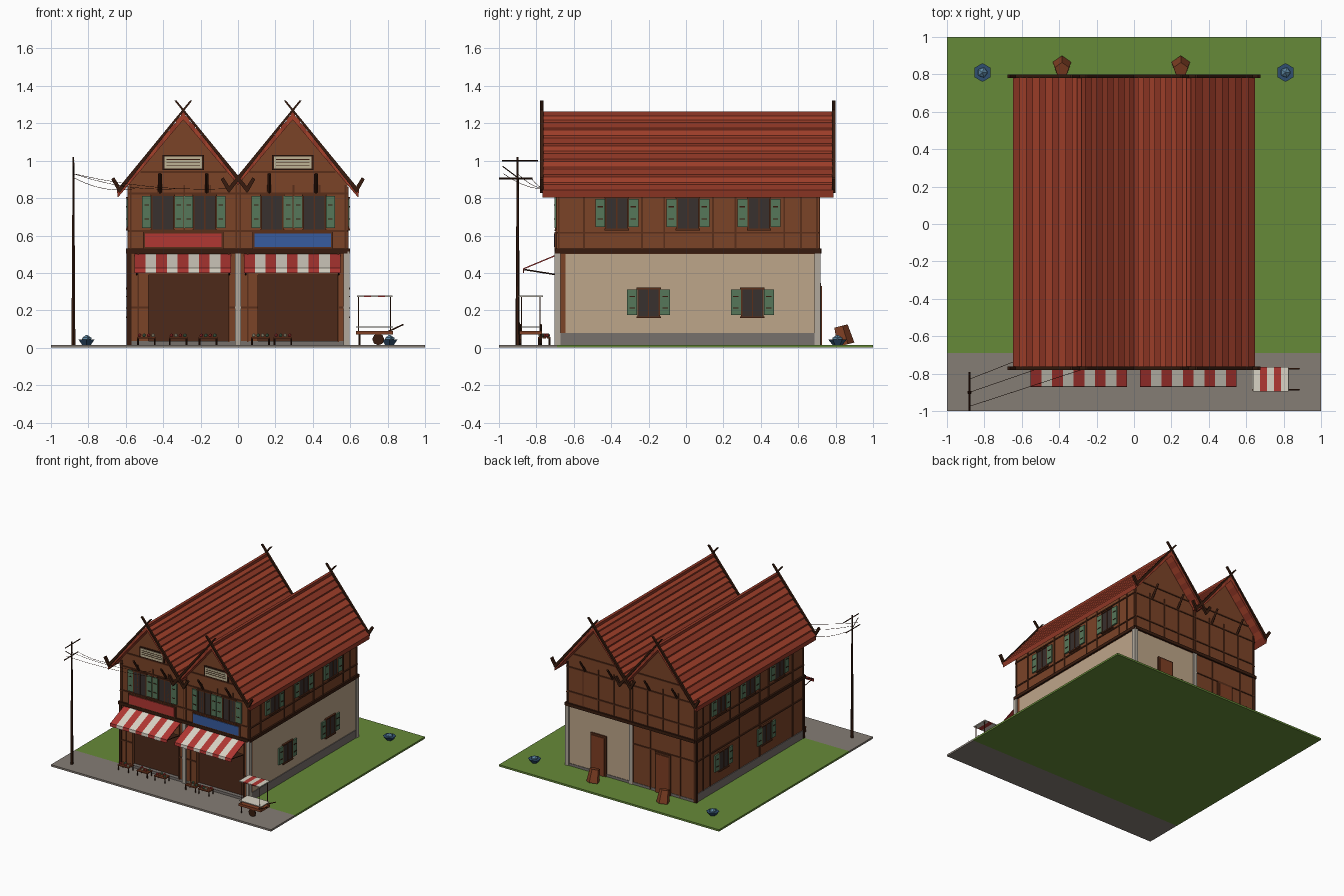
import bpy, bmesh, math, random
from mathutils import Vector, Matrix

if "Cube" in bpy.data.objects:
    bpy.data.objects.remove(bpy.data.objects["Cube"])

random.seed(4)
parts, mats = {}, {}
COL = dict(wood='7A452C', dark='3A2116', beam='5A3220', shop='4E2E20', plaster='BCA488', stone='77706C',
           pale='AFA79B', tile='A3432F', tile2='8F3A2A', green='57765A', glass='3B3432', red='B03A36',
           white='D8D2C4', blue='3A5C9E', grass='66893B', paving='847C74', cream='BDB294', crate='7E4128',
           pot='33506F', leaf='5E86A0')


def material(key):
    if key not in mats:
        m = bpy.data.materials.new(key)
        rgb = [int(COL[key][i:i + 2], 16) / 255 for i in (0, 2, 4)]
        m.diffuse_color = [c ** 2.2 for c in rgb] + [1]
        m.use_nodes = True
        m.node_tree.nodes["Principled BSDF"].inputs["Base Color"].default_value = m.diffuse_color
        mats[key] = m
    return mats[key]


def part(name, mat):
    if name not in parts:
        parts[name] = (bmesh.new(), mat)
    return parts[name][0]


def box(name, mat, x0, x1, y0, y1, z0, z1):
    c = Vector(((x0 + x1) / 2, (y0 + y1) / 2, (z0 + z1) / 2))
    s = Matrix.Diagonal((abs(x1 - x0), abs(y1 - y0), abs(z1 - z0), 1))
    bmesh.ops.create_cube(part(name, mat), size=1, matrix=Matrix.Translation(c) @ s)


def prism(name, mat, pts, y0, y1):
    """Extrude an x,z profile along y."""
    bm = part(name, mat)
    a = [bm.verts.new((x, y0, z)) for x, z in pts]
    b = [bm.verts.new((x, y1, z)) for x, z in pts]
    fs = [bm.faces.new(a), bm.faces.new(b[::-1])]
    for i in range(len(pts)):
        j = (i + 1) % len(pts)
        fs.append(bm.faces.new((a[i], b[i], b[j], a[j])))
    bmesh.ops.recalc_face_normals(bm, faces=fs)


def rod(name, mat, p, q, r1, r2=None, n=4):
    p, q = Vector(p), Vector(q)
    rot = (q - p).to_track_quat('Z', 'Y').to_matrix().to_4x4()
    bmesh.ops.create_cone(part(name, mat), cap_ends=True, segments=n, radius1=r1, radius2=r1 if r2 is None else r2,
                          depth=(q - p).length, matrix=Matrix.Translation((p + q) / 2) @ rot)


def wall(side, name, mat, u0, u1, z0, z1, d0, d1):
    """Box on a wall: u runs along the wall, d points outward."""
    if side in 'FB':
        y, s = (-0.69, -1) if side == 'F' else (0.71, 1)
        box(name, mat, u0, u1, y + s * d0, y + s * d1, z0, z1)
    else:
        s = 1 if side == 'R' else -1
        box(name, mat, s * (0.585 + d0), s * (0.585 + d1), u0, u1, z0, z1)


def window(side, u, z0, z1, shutter=0.05):
    w = 0.06
    wall(side, 'window_glass', 'glass', u - w, u + w, z0, z1, -0.01, 0.006)
    for a in (-w, -0.003, w - 0.006):
        wall(side, 'window_frames', 'beam', u + a, u + a + 0.006, z0, z1, 0, 0.011)
    for z in (z0 - 0.007, z1 - 0.003):
        wall(side, 'window_frames', 'beam', u - w - 0.005, u + w + 0.005, z, z + 0.01, 0, 0.014)
    for s in (-1, 1):
        a, b = sorted((u + s * (w + 0.002), u + s * (w + shutter)))
        wall(side, 'shutters', 'green', a, b, z0 + 0.01, z1 - 0.005, 0, 0.012)
        for k in (0.3, 0.7):
            zz = z0 + (z1 - z0) * k
            wall(side, 'shutter_slats', 'dark', a + 0.012, b - 0.012, zz, zz + 0.006, 0.01, 0.015)


# ground
box('lawn', 'grass', -1, 1, -0.69, 1, 0, 0.015)
box('street', 'paving', -1, 1, -1, -0.69, 0, 0.015)

SL = 1.19
APEX = 1.255
for c, low, sign in ((-0.2925, 'wood', 'red'), (0.2925, 'plaster', 'blue')):
    h = 0.2925
    # storeys, with the shopfront recessed
    box('lower_storey_' + low, low, c - h, c + h, -0.65, 0.71, 0.01, 0.51)
    prism('upper_storey', 'wood', [(c - h, 0.5), (c + h, 0.5), (c + h, 0.875), (c, 1.223), (c - h, 0.875)], -0.69, 0.71)
    box('shop_doors', 'shop', c - 0.2, c + 0.24, -0.66, -0.645, 0.03, 0.41)
    for a, b in ((c - h, c - 0.245), (c + 0.24, c + h), (c - 0.245, c - 0.185)):
        box('shop_posts', 'wood', a, b, -0.69, -0.645, 0.03, 0.5)
        wall('F', 'shop_post_trim', 'beam', a, a + 0.008, 0.03, 0.5, 0, 0.006)
        wall('F', 'shop_post_trim', 'beam', a, b, 0.21, 0.22, 0, 0.006)
    box('shop_lintel', 'wood', c - h, c + h, -0.69, -0.645, 0.39, 0.51)
    # awning with striped cloth and stays
    x0, n = c - 0.26, 9
    for i in range(n):
        a, b = x0 + i * 0.516 / n, x0 + (i + 1) * 0.516 / n
        m = 'white' if i % 2 else 'red'
        bm = part('awning_' + m, m)
        prof = [(-0.69, 0.5), (-0.87, 0.425), (-0.872, 0.4), (-0.867, 0.4), (-0.865, 0.42), (-0.69, 0.493)]
        va = [bm.verts.new((a, y, z)) for y, z in prof]
        vb = [bm.verts.new((b, y, z)) for y, z in prof]
        for k in range(6):
            j = (k + 1) % 6
            bm.faces.new((va[k], va[j], vb[j], vb[k]))
        bm.faces.new(va[::-1]), bm.faces.new(vb)
    for x in (x0 + 0.01, x0 + 0.506):
        rod('awning_stays', 'dark', (x, -0.69, 0.39), (x, -0.865, 0.418), 0.004)
    # sign board and gable vent
    wall('F', 'sign_boards', 'beam', c - 0.215, c + 0.215, 0.53, 0.62, 0, 0.012)
    wall('F', 'sign_panel_' + sign, sign, c - 0.205, c + 0.205, 0.538, 0.612, 0.01, 0.016)
    for s in 'FB':
        if s == 'F':
            wall(s, 'vent_frames', 'dark', c - 0.11, c + 0.11, 0.95, 1.03, 0, 0.012)
            wall(s, 'vent_panels', 'cream', c - 0.1, c + 0.1, 0.957, 1.023, 0, 0.016)
            for z in (0.975, 0.99, 1.005):
                wall(s, 'vent_slats', 'dark', c - 0.09, c + 0.09, z, z + 0.003, 0.01, 0.018)
            for u in (-0.11, 0.115):
                window(s, c + u, 0.63, 0.815)
        # timber framing on gable walls
        for u in (-0.285, -0.14, 0, 0.14, 0.278):
            wall(s, 'gable_studs', 'beam', c + u, c + u + 0.009, 0.51, 0.87, 0, 0.006)
        for z, w in ((0.62, h), (0.82, h), (0.935, 0.23)):
            wall(s, 'gable_rails', 'beam', c - w, c + w, z, z + 0.01, 0, 0.007)
        wall(s, 'floor_beams', 'dark', c - h, c + h, 0.505, 0.53, 0, 0.014)
        # struts carrying the overhang
        y, d = (-0.69, -1) if s == 'F' else (0.71, 1)
        for u in (-0.125, 0.125):
            rod('roof_struts', 'dark', (c + u, y, 0.83), (c + u, y + d * 0.07, 0.93), 0.01)
    # back door
    wall('B', 'door_frames', 'beam', c - 0.07, c + 0.07, 0.015, 0.345, 0, 0.012)
    wall('B', 'back_doors', 'crate', c - 0.056, c + 0.056, 0.015, 0.33, 0, 0.017)
    # stepped tile rows
    rows = 10
    for s, reach in ((-1, 0.35 if c < 0 else 0.295), (1, 0.35 if c > 0 else 0.295)):
        for i in range(rows):
            t0, t1 = reach * i / rows, reach * (i + 1) / rows
            prism('roof_tiles_%d' % (i % 2), 'tile2' if i % 2 else 'tile',
                  [(c + s * t0, APEX - SL * t0 - 0.036), (c + s * t0, APEX - SL * t0 - 0.006),
                   (c + s * (t1 + 0.005), APEX - SL * t1 + 0.004), (c + s * t1, APEX - SL * t1 - 0.036)], -0.768, 0.788)
        # crossed bargeboards with upturned tips
        for y in (-0.78, 0.78):
            def line(t, o):
                return (c + s * t, APEX - SL * t + o)
            prism('bargeboards', 'dark', [line(-0.047, 0.01), line(-0.035, 0.024), line(0.355, 0.012), line(0.34, -0.022)], y, y + 0.018)
            prism('bargeboard_tips', 'dark', [(c + s * 0.335, 0.855), (c + s * 0.348, 0.836), (c + s * 0.385, 0.9),
                                              (c + s * 0.37, 0.912)], y, y + 0.018)
    box('ridge_caps', 'tile2', c - 0.012, c + 0.012, -0.768, 0.788, 1.235, 1.262)
box('roof_valley', 'tile2', -0.02, 0.02, -0.768, 0.788, 0.875, 0.912)

# side walls
for s in 'LR':
    for u in (-0.37, 0.01, 0.39):
        window(s, u, 0.635, 0.8, 0.055)
    for u in (-0.2, 0.355):
        window(s, u, 0.165, 0.315, 0.055)
    for u in (-0.685, -0.55, -0.24, -0.12, 0.14, 0.26, 0.52, 0.61, 0.696):
        wall(s, 'side_studs', 'beam', u, u + 0.009, 0.52, 0.86, 0, 0.006)
        if s == 'L' and u not in (-0.24, 0.26):
            wall(s, 'side_studs', 'beam', u, u + 0.009, 0.08, 0.51, 0, 0.006)
    for z in (0.61, 0.82):
        wall(s, 'side_rails', 'beam', -0.69, 0.71, z, z + 0.009, 0, 0.007)
    wall(s, 'floor_beams', 'dark', -0.7, 0.72, 0.505, 0.53, 0, 0.014)
    wall(s, 'plinth', 'stone', -0.69, 0.71, 0.01, 0.08, 0, 0.006)
wall('L', 'side_rails', 'beam', -0.69, 0.71, 0.34, 0.35, 0, 0.007)
wall('L', 'front_wall_end', 'wood', -0.69, -0.64, 0.01, 0.51, -0.02, 0)
for u in (-0.58, -0.45, -0.18, -0.02):
    wall('B', 'back_studs', 'beam', u, u + 0.009, 0.02, 0.51, 0, 0.006)
wall('B', 'back_rail', 'beam', -0.585, 0, 0.345, 0.354, 0, 0.007)
box('plinth', 'stone', -0.585, 0.585, -0.692, 0.714, 0.01, 0.035)
# corner columns
for y0, y1 in ((-0.703, -0.67), (0.688, 0.72)):
    for x in (0, 0.58):
        box('stone_columns', 'pale', x - 0.016, x + 0.016, y0, y1, 0.01, 0.515)
    box('timber_columns', 'dark', -0.595, -0.57, y0 + 0.005, y1 - 0.005, 0.01, 0.52)

# utility pole with crossarms and wires
rod('pole', 'dark', (-0.88, -0.9, 0.01), (-0.88, -0.9, 1.02), 0.012, 0.005, 6)
rod('pole_arms', 'dark', (-0.88, -0.985, 1.0), (-0.88, -0.79, 1.0), 0.005)
rod('pole_arms', 'dark', (-0.88, -1.0, 0.905), (-0.88, -0.82, 0.905), 0.005)
rod('pole_arms', 'dark', (-0.88, -0.98, 0.97), (-0.88, -0.9, 0.91), 0.003)
for y, z, ex in ((-0.975, 0.93, -0.04), (-0.9, 0.93, -0.3), (-0.83, 0.91, -0.55)):
    a, b = Vector((-0.88, y, z)), Vector((ex, -0.7, 0.85))
    pts = [a.lerp(b, i / 6) - Vector((0, 0, 0.12 * (i / 6) * (1 - i / 6))) for i in range(7)]
    for p, q in zip(pts, pts[1:]):
        rod('wires', 'dark', p, q, 0.0015, n=3)

# vendor cart
for i in range(5):
    a = 0.635 + i * 0.038
    m = 'red' if i % 2 else 'white'
    box('cart_canopy_' + m, m, a, a + 0.038, -0.895, -0.765, 0.272, 0.28)
for x in (0.645, 0.815):
    for y in (-0.88, -0.78):
        rod('cart_posts', 'beam', (x, y, 0.08), (x, y, 0.275), 0.003)
box('cart_tray', 'crate', 0.63, 0.83, -0.89, -0.77, 0.07, 0.09)
box('cart_shelf', 'white', 0.63, 0.83, -0.885, -0.775, 0.108, 0.114)
for y in (-0.885, -0.775):
    rod('cart_handles', 'beam', (0.8, y, 0.085), (0.885, y, 0.125), 0.004)
    rod('cart_wheels', 'dark', (0.75, y - 0.005, 0.045), (0.75, y + 0.005, 0.045), 0.032, n=8)
    rod('cart_legs', 'dark', (0.65, y, 0.015), (0.65, y, 0.075), 0.005)

# trays of goods in front of the shops
for x in (-0.49, -0.32, -0.16, 0.12, 0.24):
    for k in range(3):
        y = -0.79 + k * 0.024
        box('goods_trays', 'crate', x - 0.05, x + 0.05, y, y + 0.018, 0.05, 0.058)
    for dx in (-0.045, 0.045):
        for y in (-0.785, -0.73):
            rod('tray_legs', 'dark', (x + dx, y, 0.015), (x + dx, y, 0.052), 0.005)
    for k in range(4):
        p = (x - 0.036 + k * 0.024, random.uniform(-0.78, -0.735), 0.066)
        m = random.choice(('red', 'green', 'cream'))
        bmesh.ops.create_icosphere(part('goods_' + m, m), subdivisions=1, radius=0.011, matrix=Matrix.Translation(p))

# back yard pots and baskets
for x in (-0.81, 0.81):
    rod('pots', 'pot', (x, 0.81, 0.012), (x, 0.81, 0.045), 0.025, 0.05, 6)
    bmesh.ops.create_icosphere(part('pot_plants', 'leaf'), subdivisions=1, radius=0.03, matrix=Matrix.Translation((x, 0.81, 0.04)))
for x in (-0.385, 0.25):
    rod('baskets', 'crate', (x, 0.85, 0.015), (x, 0.825, 0.115), 0.052, 0.04, 5)

# turn collected parts into objects
for name, (bm, mat) in parts.items():
    me = bpy.data.meshes.new(name)
    bmesh.ops.recalc_face_normals(bm, faces=bm.faces)
    bm.to_mesh(me)
    bm.free()
    me.materials.append(material(mat))
    bpy.context.collection.objects.link(bpy.data.objects.new(name, me))
